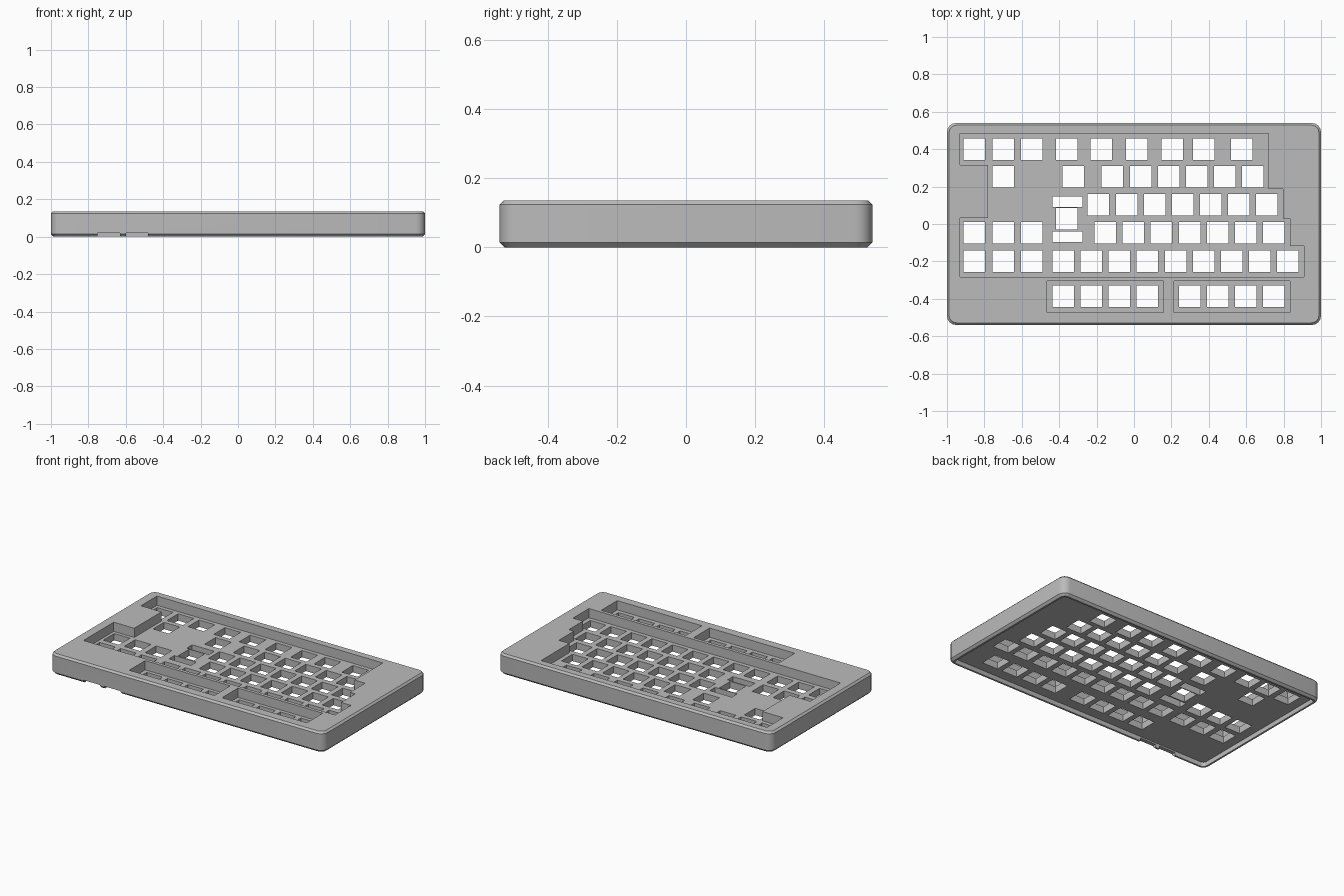
import bpy, bmesh, math

if "Cube" in bpy.data.objects:
    bpy.data.objects.remove(bpy.data.objects["Cube"], do_unlink=True)

HALF_X, HALF_Y, RADIUS = 1.0, 0.54, 0.05
TOP, PLATE_TOP, PLATE_BOTTOM = 0.136, 0.075, 0.03
PITCH, KEY = 0.15, 0.115

grey = bpy.data.materials.new("case grey")
grey.use_nodes = True
colour = (0.5, 0.5, 0.5, 1)
grey.diffuse_color = colour
grey.node_tree.nodes["Principled BSDF"].inputs["Base Color"].default_value = colour


def make_object(name, bm):
    bmesh.ops.recalc_face_normals(bm, faces=bm.faces)
    mesh = bpy.data.meshes.new(name)
    bm.to_mesh(mesh)
    bm.free()
    mesh.materials.append(grey)
    obj = bpy.data.objects.new(name, mesh)
    bpy.context.collection.objects.link(obj)
    return obj


def loft(bm, rings):
    """Skin a stack of matching rings and cap both ends."""
    loops = [[bm.verts.new(p) for p in ring] for ring in rings]
    for a, b in zip(loops, loops[1:]):
        for i in range(len(a)):
            j = (i + 1) % len(a)
            bm.faces.new((a[i], a[j], b[j], b[i]))
    bm.faces.new(loops[0])
    bm.faces.new(loops[-1])


def prism(bm, outline, z0, z1):
    loft(bm, [[(x, y, z) for x, y in outline] for z in (z0, z1)])


def box(bm, x0, x1, y0, y1, z0, z1):
    prism(bm, [(x0, y0), (x1, y0), (x1, y1), (x0, y1)], z0, z1)


def rounded_ring(inset, z, segments=4):
    ring = []
    r = RADIUS - inset
    for q, (sx, sy) in enumerate([(1, 1), (-1, 1), (-1, -1), (1, -1)]):
        for s in range(segments + 1):
            a = (q + s / segments) * math.pi / 2
            ring.append((sx * (HALF_X - RADIUS) + r * math.cos(a),
                         sy * (HALF_Y - RADIUS) + r * math.sin(a), z))
    return ring


def cut(target, name, bm):
    cutter = make_object(name, bm)
    cutter.hide_render = True
    mod = target.modifiers.new(name, 'BOOLEAN')
    mod.operation = 'DIFFERENCE'
    mod.solver = 'EXACT'
    mod.object = cutter
    bpy.context.view_layer.objects.active = target
    bpy.ops.object.modifier_apply(modifier=name)
    bpy.data.objects.remove(cutter, do_unlink=True)


# Case body: chamfered slab with a shallow hollow underneath
bm = bmesh.new()
loft(bm, [rounded_ring(i, z) for i, z in [
    (0.026, PLATE_BOTTOM), (0.026, 0), (0.014, 0), (0, 0.014),
    (0, TOP - 0.012), (0.012, TOP)]])
case = make_object("keyboard_case", bm)

# Sunken key wells
bm = bmesh.new()
main_well = [(-0.93, 0.483), (0.72, 0.483), (0.72, 0.188), (0.797, 0.188),
             (0.797, 0.03), (0.835, 0.03), (0.835, -0.118), (0.908, -0.118),
             (0.908, -0.284), (-0.93, -0.284), (-0.93, 0.032), (-0.78, 0.032),
             (-0.78, 0.316), (-0.93, 0.316)]
prism(bm, main_well, PLATE_TOP, TOP + 0.1)
for x0, x1 in [(-0.464, 0.158), (0.214, 0.833)]:
    box(bm, x0, x1, -0.472, -0.306, PLATE_TOP, TOP + 0.1)
cut(case, "key_wells", bm)


# Switch openings: rows of square holes through the plate
def run(start, count):
    return [start + PITCH * i for i in range(count)]


side_keys = [-0.853, -0.70, -0.547]
rows = [
    (0.40, side_keys + [-0.359, -0.174, 0.016, 0.204, 0.373, 0.576]),
    (0.253, [-0.70, -0.324] + run(-0.115, 6)),
    (0.103, run(-0.19, 7)),
    (0.027, [-0.359]),
    (-0.048, side_keys + run(-0.153, 7)),
    (-0.20, side_keys + run(-0.378, 9)),
    (-0.387, run(-0.378, 4) + run(0.297, 4)),
]
bm = bmesh.new()
h = KEY / 2
for y, xs in rows:
    for x in xs:
        box(bm, x - h, x + h, y - h, y + h, -0.1, TOP + 0.1)
# Stabiliser slots either side of the tall key
for y in (0.118, -0.068):
    box(bm, -0.437, -0.276, y - 0.028, y + 0.028, -0.1, TOP + 0.1)
cut(case, "switch_openings", bm)

# Two small notches in the front lower lip
bm = bmesh.new()
for x in (-0.69, -0.54):
    box(bm, x - 0.06, x + 0.06, -0.6, -0.5, -0.05, 0.02)
cut(case, "front_notches", bm)

# Smooth corners, crisp edges
bpy.ops.object.select_all(action='DESELECT')
case.select_set(True)
bpy.context.view_layer.objects.active = case
bpy.ops.object.shade_smooth_by_angle(angle=math.radians(30))
